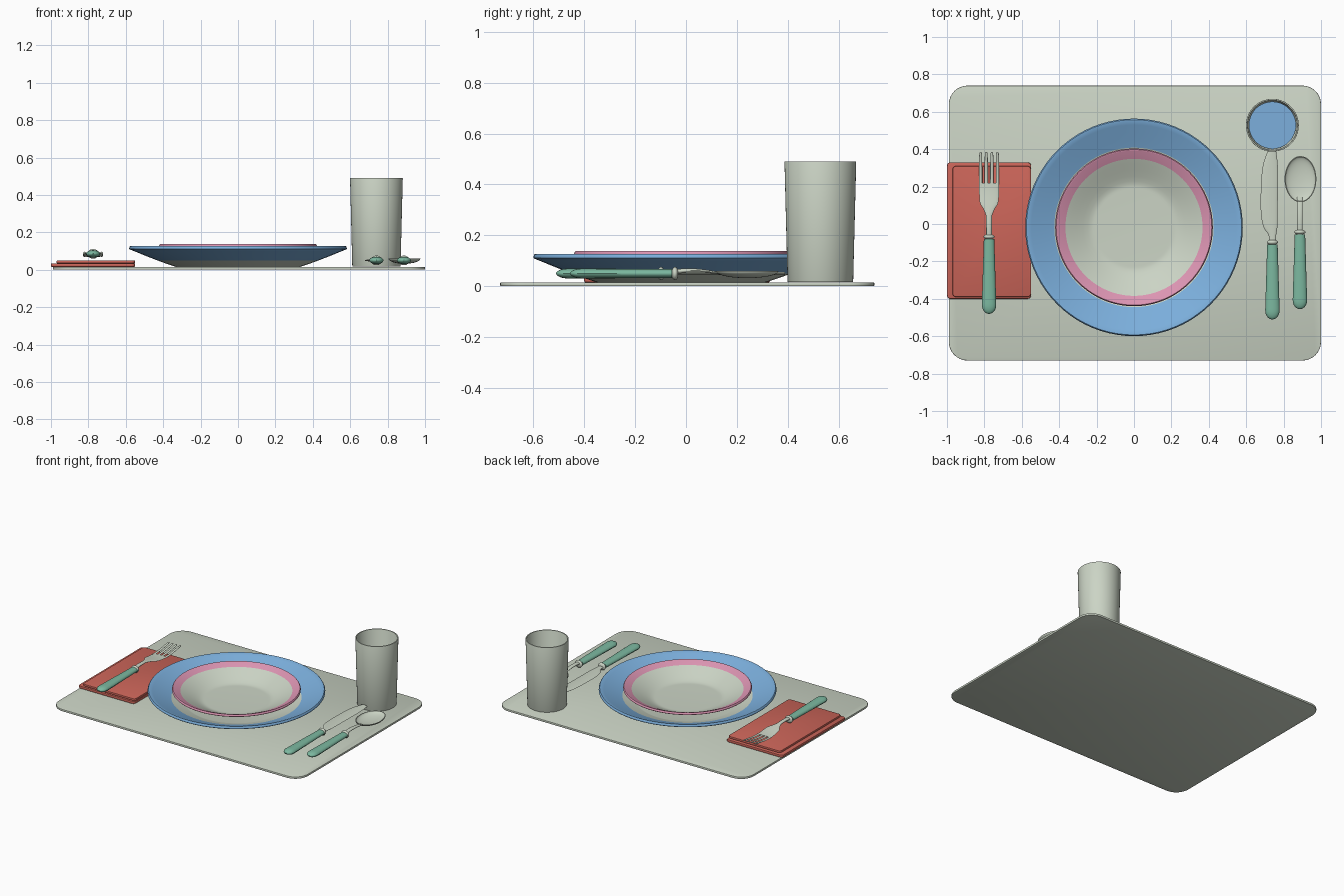
import bpy, bmesh
from math import cos, sin, pi, radians, sqrt
from mathutils import Vector

cube = bpy.data.objects.get("Cube")
if cube:
    bpy.data.objects.remove(cube, do_unlink=True)


def material(name, *rgb):
    colour = (*rgb, 1)
    mat = bpy.data.materials.new(name)
    mat.use_nodes = True
    mat.diffuse_color = colour
    mat.node_tree.nodes["Principled BSDF"].inputs["Base Color"].default_value = colour
    return mat


GREY = material("pale sage grey", .6, .66, .56)
BLUE = material("sky blue", .2, .43, .72)
PINK = material("rose pink", .72, .3, .45)
GREEN = material("sea green", .2, .48, .35)
RED = material("coral red", .6, .13, .1)


def finish(name, bm, materials, location=(0, 0, 0), thickness=0, softness=0):
    """Turn a bmesh into a named object with wall thickness, soft edges and smooth shading."""
    bmesh.ops.recalc_face_normals(bm, faces=bm.faces)
    mesh = bpy.data.meshes.new(name)
    bm.to_mesh(mesh)
    bm.free()
    for mat in materials:
        mesh.materials.append(mat)
    part = bpy.data.objects.new(name, mesh)
    part.location = location
    bpy.context.collection.objects.link(part)
    bpy.ops.object.select_all(action='DESELECT')
    part.select_set(True)
    bpy.context.view_layer.objects.active = part
    if thickness:
        shell = part.modifiers.new("wall", 'SOLIDIFY')
        shell.thickness = thickness
        shell.offset = 0
        shell.use_even_offset = True
        bpy.ops.object.modifier_apply(modifier=shell.name)
    if softness:
        bevel = part.modifiers.new("soft edge", 'BEVEL')
        bevel.width = softness
        bevel.segments = 2
        bevel.limit_method = 'ANGLE'
        bevel.angle_limit = radians(60)
        bpy.ops.object.modifier_apply(modifier=bevel.name)
    bpy.ops.object.shade_smooth_by_angle(angle=radians(40))


def smooth(points, steps=4):
    """Run a flowing curve through a few control points."""
    pts = [Vector(p) for p in (points[0], *points, points[-1])]
    curve = []
    for a, b, c, d in zip(pts, pts[1:], pts[2:], pts[3:]):
        for step in range(steps):
            t = step / steps
            cubic = 3 * (b - c) + d - a
            square = 2 * a - 5 * b + 4 * c - d
            curve.append(b + (c - a + (square + cubic * t) * t) * t / 2)
    return curve + [pts[-1]]


def circle(radius_x, radius_y, sides):
    angles = [2 * pi * i / sides for i in range(sides)]
    return [(radius_x * cos(a), radius_y * sin(a)) for a in angles]


def skin(rings, cap_end=True):
    """Bridge equal rings of points, capping the first and optionally the last."""
    bm = bmesh.new()
    loops = [[bm.verts.new(point) for point in ring] for ring in rings]
    for low, high in zip(loops, loops[1:]):
        for i in range(len(low)):
            bm.faces.new((low[i - 1], low[i], high[i], high[i - 1]))
    bm.faces.new(loops[0])
    if cap_end:
        bm.faces.new(loops[-1])
    return bm


def vessel(name, profile, location, thickness, softness=0, materials=(GREY,), band=1, stretch=1):
    """Revolve the middle line of a wall; faces outside the band take the second colour."""
    bm = skin([[(x, y, z) for x, y in circle(r, r * stretch, 80)] for r, z in profile], False)
    for face in bm.faces:
        if min(v.co.xy.length for v in face.verts) > band:
            face.material_index = 1
    finish(name, bm, materials, location, thickness, softness)


def slab(name, left, right, front, back, bottom, top, radius, mat, softness):
    """Rectangle with rounded corners and softened edges."""
    ring = []
    for quarter in range(4):
        x = right - radius if quarter in (0, 3) else left + radius
        y = back - radius if quarter < 2 else front + radius
        for i in range(9):
            a = (quarter + i / 8) * pi / 2
            ring.append((x + radius * cos(a), y + radius * sin(a)))
    finish(name, skin([[(x, y, z) for x, y in ring] for z in (bottom, top)]), [mat], softness=softness)


def loft(name, sections, location, mat=GREY):
    """Join ellipses along y, each given as (y, centre x, centre z, half width, half height)."""
    rings = [[(x + u, y, z + v) for u, v in circle(width, height, 16)]
             for y, x, z, width, height in sections]
    finish(name, skin(rings), [mat], location)


def wave(y):
    """Height of the curved fork and spoon along their length."""
    return .012 * cos(14 * (y - .08))


def flat_part(name, outline, location, height, bend=wave):
    """Thin part from (y, left edge, right edge) control points."""
    loft(name, [(y, (left + right) / 2, bend(y), (right - left) / 2, height)
                for y, left, right in smooth(outline)], location)


def grip(name, location):
    """Rounded handle running forward from a collar at the local origin."""
    handle = []
    for i in range(25):
        t = sin(i / 24 * pi / 2)
        tip = sqrt(max(.02, 1 - max(0, t * 8 - 7) ** 2))
        handle.append((-.4 * t, 0, 0, (.028 + .012 * t) * tip, (.017 + .003 * t) * tip))
    loft(name + "_handle", handle, location, GREEN)
    collar = []
    for i in range(9):
        bulge = sqrt(sin(pi * (i + 1) / 10))
        collar.append((i * .003, 0, 0, .03 * bulge, .026 * bulge))
    loft(name + "_collar", collar, location)


def neck(name, length, location):
    ys = [length * i / 12 for i in range(13)]
    loft(name + "_neck", [(y, 0, wave(y), .015, .01 - .03 * y) for y in ys], location)


# Table mat and folded napkin
slab("table_mat", -.99, 1, -.73, .74, 0, .015, .1, GREY, .003)
slab("napkin_lower_fold", -1, -.55, -.4, .33, .015, .034, .02, RED, .005)
slab("napkin_upper_fold", -.97, -.55, -.39, .31, .034, .05, .02, RED, .005)

# Plate with a blue rim and bowl with a pink rim
centre = (0, -.018, 0)
vessel("dinner_plate", smooth([(.33, .025), (.43, .06), (.58, .12)]), centre,
       .02, .006, (GREY, BLUE), .42)
vessel("soup_bowl", smooth([(.2, .045), (.25, .053), (.37, .11), (.42, .132)]), centre,
       .017, .005, (GREY, PINK), .36)

# Cup and its drink
cup_spot = (.74, .528, 0)
vessel("cup", [(.125, .02), (.137, .49)], cup_spot, .008, .002)
vessel("drink", [(.126, .3)], cup_spot, .01, materials=(BLUE,))

# Handles and collars
fork, knife, spoon = (-.775, -.08, .085), (.74, -.11, .05), (.887, -.055, .05)
grip("fork", fork)
grip("knife", knife)
grip("spoon", spoon)

# Fork neck, head and four tines
neck("fork", .16, fork)
head = [(.12, .014), (.16, .03), (.2, .05), (.3, .053)]
flat_part("fork_head", [(y, -w, w) for y, w in head], fork, .005)
for number in range(4):
    x = (number - 1.5) * .03
    tine = [(.28, .009), (.44, .008), (.465, .003)]
    flat_part(f"fork_tine_{number + 1}", [(y, x - w, x + w) for y, w in tine], fork, .004)

# Knife blade with a curved cutting edge
blade = [(0, -.02, .02), (.05, -.02, .02), (.1, -.05, .027), (.2, -.063, .028),
         (.4, -.055, .03), (.5, -.025, .02)]
flat_part("knife_blade", blade, knife, .006, lambda y: 0)

# Spoon neck and oval dish
neck("spoon", .2, spoon)
dish = [(.083 * sin(a), .06 - .026 * cos(a)) for a in (pi / 2 * i / 12 for i in range(1, 13))]
vessel("spoon_dish", dish, (.89, .24, 0), .004, stretch=1.46)
